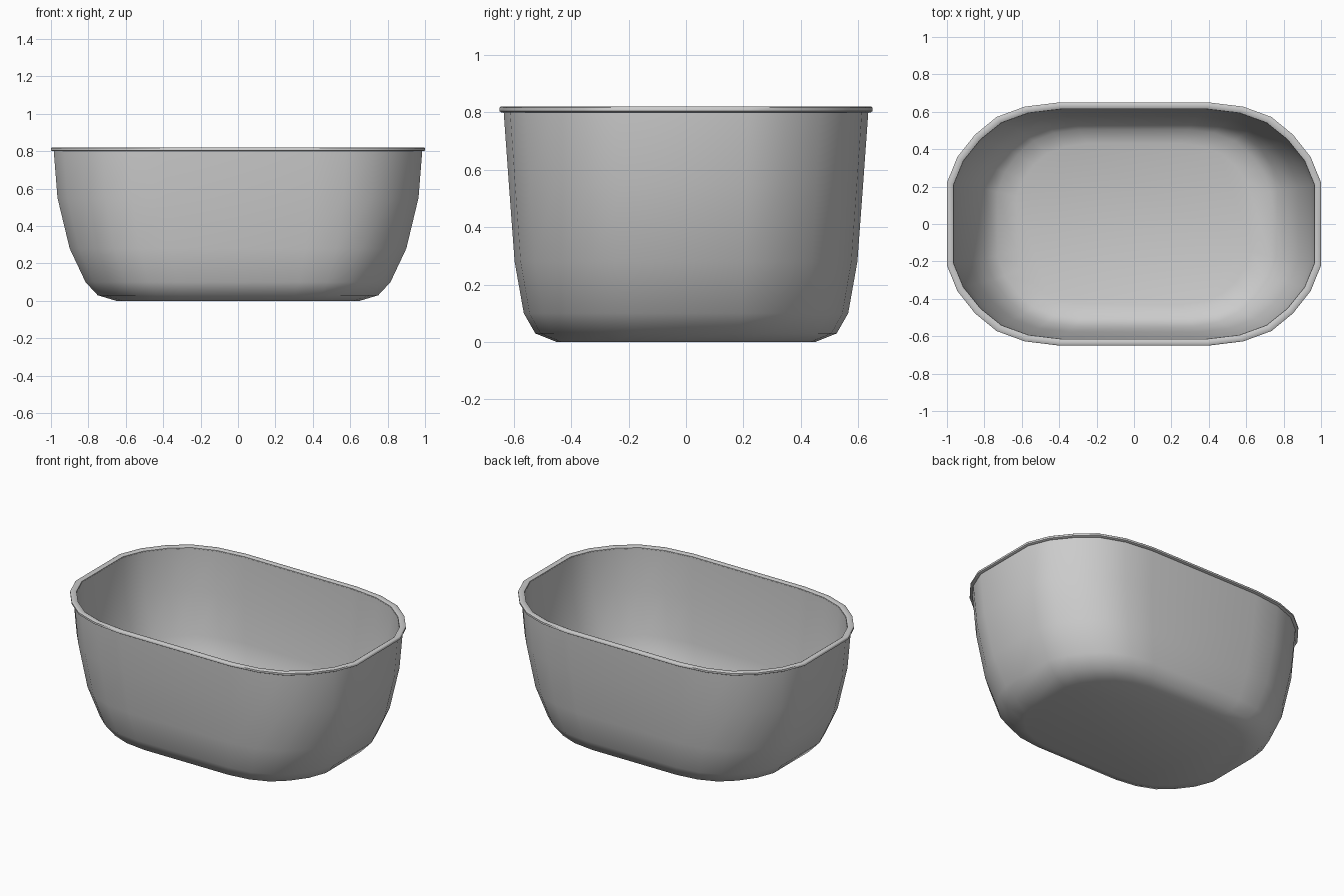
import bpy, bmesh

if "Cube" in bpy.data.objects:
    bpy.data.objects.remove(bpy.data.objects["Cube"])

# quarter outline of the basin, as a fraction of half width / half depth
QUARTER = [(1, .34), (.945, .55), (.85, .735), (.735, .88), (.585, .965), (.40, 1)]
OUTLINE = (QUARTER
           + [(-x, y) for x, y in reversed(QUARTER)]
           + [(-x, -y) for x, y in QUARTER]
           + [(x, -y) for x, y in reversed(QUARTER)])


def loft(name, levels, cap=False, closed=False):
    """Skin rounded-oblong rings given as (z, half width, half depth)."""
    bm = bmesh.new()
    rings = [[bm.verts.new((x * a, y * b, z)) for x, y in OUTLINE]
             for z, a, b in levels]
    pairs = list(zip(rings, rings[1:]))
    if closed:
        pairs.append((rings[-1], rings[0]))
    n = len(OUTLINE)
    for lo, hi in pairs:
        for i in range(n):
            j = (i + 1) % n
            bm.faces.new((lo[i], lo[j], hi[j], hi[i]))
    if cap:
        bm.faces.new(rings[0][::-1])
        bm.faces.new(rings[-1])
    bmesh.ops.recalc_face_normals(bm, faces=bm.faces)
    mesh = bpy.data.meshes.new(name)
    bm.to_mesh(mesh)
    bm.free()
    ob = bpy.data.objects.new(name, mesh)
    bpy.context.collection.objects.link(ob)
    bpy.ops.object.select_all(action='DESELECT')
    ob.select_set(True)
    bpy.context.view_layer.objects.active = ob
    bpy.ops.object.shade_smooth_by_angle(angle=0.9)
    return ob


# basin: outer wall upward, over the lip, then inner wall down to the floor
OUTER = [(0, .65, .45), (.03, .75, .525), (.10, .815, .565),
         (.28, .90, .597), (.55, .965, .617), (.80, .985, .635)]
T = .02
inner = [(max(z, .10) if z > .05 else z + T, a - T, b - T)
         for z, a, b in reversed(OUTER)]
loft("basin", OUTER + [(.81, .985, .635), (.81, .965, .615)] + inner, cap=True)

# rim: thin rounded bead around the lip
loft("rim", [(.80, .994, .644), (.804, 1, .65), (.816, 1, .65), (.82, .995, .645),
             (.82, .975, .625), (.815, .966, .616), (.80, .966, .616)], closed=True)
